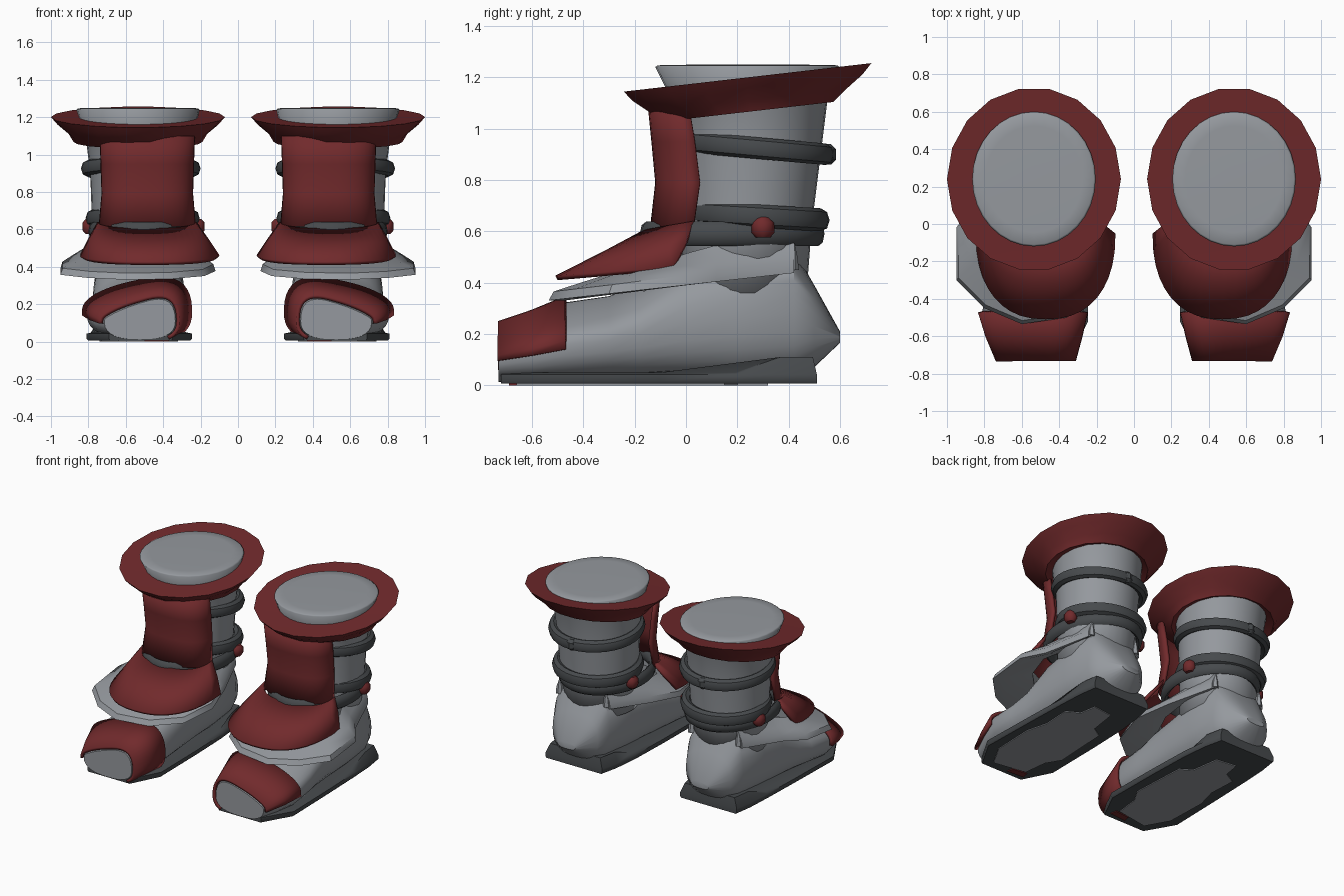
import bpy, bmesh, math
from math import sin, cos, pi, radians


def material(name, rgb):
    m = bpy.data.materials.new(name)
    m.diffuse_color = (*rgb, 1)
    return m


RED = material("dark red", (0.165, 0.023, 0.025))
GREY = material("light grey", (0.30, 0.318, 0.342))
DARK = material("charcoal", (0.062, 0.068, 0.073))


def finish(name, bm, mat, thick=0):
    """Turn a bmesh into an object mirrored into a left and right boot."""
    bmesh.ops.recalc_face_normals(bm, faces=bm.faces[:])
    me = bpy.data.meshes.new(name)
    bm.to_mesh(me)
    bm.free()
    me.materials.append(mat)
    ob = bpy.data.objects.new(name, me)
    bpy.context.collection.objects.link(ob)
    if thick:
        s = ob.modifiers.new("thickness", 'SOLIDIFY')
        s.thickness = thick
        s.offset = 0
    ob.modifiers.new("pair", 'MIRROR').use_mirror_merge = False
    return ob


def loft(name, rows, mat, around=True, loop=False, caps=True, thick=0):
    """Skin a list of point rows; around closes each row, loop joins last to first."""
    bm = bmesh.new()
    vs = [[bm.verts.new(p) for p in r] for r in rows]
    n, k = len(vs), len(vs[0])
    for i in range(n if loop else n - 1):
        a, b = vs[i], vs[(i + 1) % n]
        for j in range(k if around else k - 1):
            j2 = (j + 1) % k
            bm.faces.new((a[j], a[j2], b[j2], b[j]))
    if caps and not loop:
        bm.faces.new(vs[0])
        bm.faces.new(vs[-1])
    return finish(name, bm, mat, thick)


def sgn_pow(v, e):
    return math.copysign(abs(v) ** e, v)


def ring(cx, cy, z, rx, ry, tilt=0, n=32, a0=0, a1=360, e=1.0):
    """Ellipse (or arc) seen from above, its height sloping along y by tilt."""
    steps = n if a1 - a0 == 360 else n + 1
    pts = []
    for i in range(steps):
        t = radians(a0 + (a1 - a0) * i / n)
        y = cy + ry * sgn_pow(sin(t), e)
        pts.append((cx + rx * sgn_pow(cos(t), e), y, z + tilt * (y - cy)))
    return pts


def strap(name, cx, cy, z, rx, ry, tilt, w, h, mat):
    """Rounded strap around the leg."""
    rows = []
    for i in range(8):
        t = 2 * pi * i / 8
        rows.append(ring(cx, cy, z + h * sin(t), rx + w * cos(t), ry + w * cos(t), tilt))
    return loft(name, rows, mat, loop=True)


def section(y, cx, hw, z0, z1, a0=0, a1=360, n=28, grow=0):
    """Cross-section of the foot, higher toward the inner side."""
    pts = []
    zc, hh = (z0 + z1) / 2, (z1 - z0) / 2 + grow
    for i in range(n if a1 - a0 == 360 else n + 1):
        t = radians(a0 + (a1 - a0) * i / n)
        u, v = sgn_pow(cos(t), 0.75), sgn_pow(sin(t), 0.8)
        skew = 0.06 * u * max(v, 0) * (1 if y < 0 else 0)
        pts.append((cx + (hw + grow) * u, y, zc + hh * v - skew))
    return pts


# foot: y, centre x, half width, bottom, top
FOOT = [(-0.73, 0.525, 0.19, 0.012, 0.205), (-0.6, 0.535, 0.235, 0.012, 0.25),
        (-0.47, 0.54, 0.27, 0.012, 0.305), (-0.3, 0.535, 0.26, 0.02, 0.33),
        (-0.18, 0.53, 0.25, 0.02, 0.38), (0.0, 0.53, 0.245, 0.02, 0.46),
        (0.2, 0.53, 0.24, 0.02, 0.51), (0.42, 0.53, 0.22, 0.03, 0.53),
        (0.5, 0.53, 0.18, 0.07, 0.39), (0.6, 0.53, 0.07, 0.165, 0.21)]
loft("foot", [section(*f) for f in FOOT], GREY)

# toe cap wraps over the toes and down the inner side
loft("toe_cap", [section(*f, a0=-4, a1=228, grow=0.015) for f in FOOT[:3]],
     RED, around=False, caps=False, thick=0.02)

# thin-edged sole, rising around the heel
OUT = [(0.35, -0.722), (0.69, -0.722), (0.81, -0.52), (0.80, -0.1), (0.79, 0.2), (0.78, 0.38),
       (0.76, 0.51), (0.31, 0.51), (0.28, 0.38), (0.26, 0.2), (0.25, -0.1), (0.245, -0.52)]


def sole_top(y):
    return 0.05 + 0.06 * min(1, max(0, (y - 0.2) / 0.18))


loft("sole", [[(0.53 + (x - 0.53) * 0.97, y, 0.006) for x, y in OUT],
              [(x, y, 0.016) for x, y in OUT],
              [(x, y, 0.042) for x, y in OUT],
              [(0.53 + (x - 0.53) * 0.88, y * 0.97, sole_top(y)) for x, y in OUT]], DARK)


# worn patches showing through the underside
def plate(name, pts, mat):
    loft(name, [[(x, y, z) for x, y in pts] for z in (0.0, 0.007)], mat)


plate("sole_patch", [(0.40, -0.62), (0.64, -0.66), (0.73, -0.5), (0.74, -0.2), (0.70, -0.05),
                     (0.71, 0.15), (0.62, 0.2), (0.60, 0.32), (0.45, 0.30), (0.42, 0.1),
                     (0.34, 0.05), (0.32, -0.35), (0.38, -0.45)], GREY)
plate("toe_patch", [(0.37, -0.68), (0.50, -0.69), (0.49, -0.64), (0.38, -0.63)], RED)

# leg with a softly rounded top edge
leg = loft("leg", [ring(0.52, 0.22, 0.36, 0.24, 0.25), ring(0.52, 0.24, 0.62, 0.26, 0.25),
                   ring(0.52, 0.25, 0.9, 0.27, 0.275), ring(0.525, 0.25, 1.1, 0.29, 0.30),
                   ring(0.535, 0.24, 1.24, 0.33, 0.36), ring(0.535, 0.24, 1.247, 0.32, 0.35),
                   ring(0.535, 0.24, 1.249, 0.26, 0.285), ring(0.535, 0.24, 1.25, 0.05, 0.06)], GREY)

# flared collar, sloping up to the back
loft("collar", [ring(0.535, 0.25, 1.10, 0.27, 0.27, 0.115, 18),
                ring(0.535, 0.26, 1.068, 0.345, 0.32, 0.115, 18),
                ring(0.535, 0.24, 1.11, 0.37, 0.39, 0.115, 18),
                ring(0.535, 0.24, 1.16, 0.43, 0.455, 0.115, 18),
                ring(0.535, 0.24, 1.20, 0.465, 0.49, 0.115, 18),
                ring(0.535, 0.24, 1.198, 0.31, 0.33, 0.115, 18)], RED)

# shin guard and the apron flaring over the instep
loft("shin_guard", [ring(0.485, 0.01, 1.10, 0.245, 0.15, 0.0, 20, 180, 360, 0.8),
                    ring(0.485, 0.035, 0.95, 0.24, 0.16, 0.0, 20, 180, 360, 0.8),
                    ring(0.485, 0.055, 0.79, 0.235, 0.165, 0.0, 20, 180, 360, 0.8),
                    ring(0.485, 0.03, 0.615, 0.25, 0.16, 0.0, 20, 180, 360, 0.8)],
     RED, around=False, caps=False, thick=0.02)
loft("instep_apron", [ring(0.487, 0.03, 0.635, 0.255, 0.19, 0.2, 20, 180, 360, 0.85),
                      ring(0.48, 0.0, 0.55, 0.31, 0.32, 0.12, 20, 180, 360, 0.85),
                      ring(0.472, -0.05, 0.455, 0.365, 0.455, 0.08, 20, 180, 360, 0.85)],
     RED, around=False, caps=False, thick=0.02)

# angular grey flare under the apron, rising inward to the leg
PATH = [(0.74, 0.42), (0.85, 0.12), (0.95, -0.02), (0.95, -0.30), (0.80, -0.45), (0.6, -0.535),
        (0.36, -0.50), (0.18, -0.36), (0.12, -0.12), (0.19, 0.12), (0.31, 0.42)]


def flare_row(s, dz):
    rows = []
    for x, y in PATH:
        back = max(0, (y + 0.2) / 0.6)
        k = s + (1 - s) * 0.5 * back
        rows.append((0.53 + (x - 0.53) * k, 0.1 + (y - 0.1) * k if y < 0.1 else y,
                     0.33 + (y + 0.54) * 0.112 + dz * (1 + 0.35 * back)))
    return rows


profile = [flare_row(1, 0), flare_row(0.97, 0.035), flare_row(0.8, 0.07), flare_row(0.55, 0.12),
           flare_row(0.55, 0.03), flare_row(0.9, 0.0)]
loft("ankle_flare", list(zip(*profile)), GREY)

# small pointed tabs where the flare meets the heel
for x in (0.34, 0.71):
    loft("heel_tab", [ring(x, 0.39, 0.45, 0.03, 0.05, 0, 8), ring(x, 0.40, 0.5, 0.025, 0.035, 0, 8),
                      ring(x, 0.42, 0.55, 0.004, 0.004, 0, 8)], GREY)

# straps around the leg
strap("upper_strap", 0.52, 0.27, 0.925, 0.285, 0.275, -0.09, 0.035, 0.042, DARK)
strap("lower_strap", 0.51, 0.27, 0.66, 0.27, 0.255, -0.06, 0.035, 0.045, DARK)
strap("ankle_belt", 0.50, 0.18, 0.59, 0.275, 0.335, 0.0, 0.025, 0.048, DARK)
loft("strap_knob", [ring(0.52, 0.55, 0.90 + dz, r, r, 0, 8)
                    for dz, r in ((-0.04, 0.015), (-0.02, 0.035), (0.02, 0.035), (0.04, 0.015))], DARK)

# faceted buttons on both sides of the belt
for x in (0.22, 0.79):
    loft("button", [ring(x, 0.30, 0.615 + dz, r, r * 1.08, 0, 8)
                    for dz, r in ((-0.04, 0.025), (-0.02, 0.042), (0.02, 0.042), (0.04, 0.025))], RED)

# smooth shading with crisp edges, fully smooth on the leg
bpy.ops.object.select_all(action='SELECT')
leg.select_set(False)
bpy.context.view_layer.objects.active = bpy.context.selected_objects[0]
bpy.ops.object.shade_smooth_by_angle(angle=radians(40))
for p in leg.data.polygons:
    p.use_smooth = True
